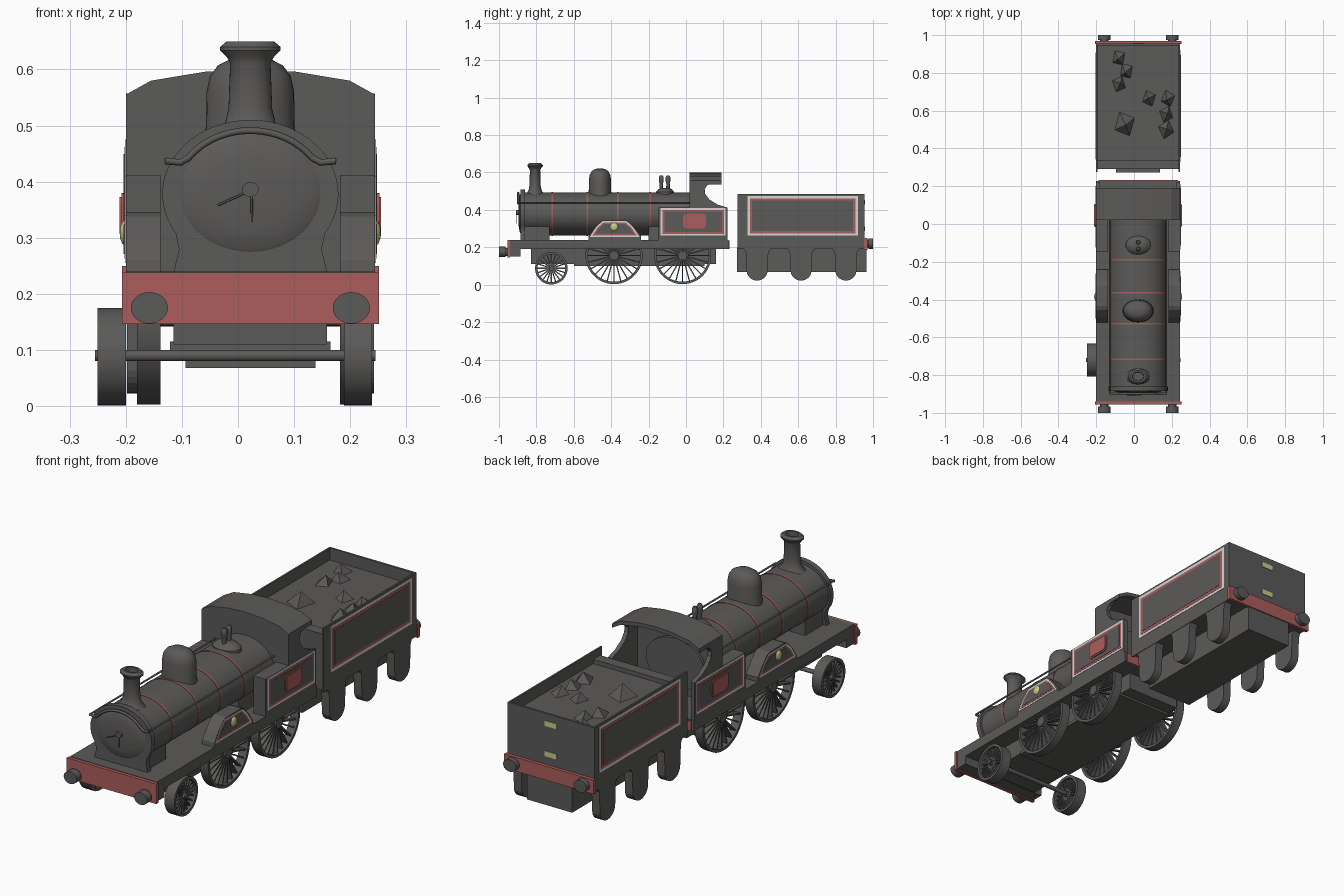
import bpy, bmesh, math, random
from math import sin, cos, pi
from mathutils import Vector

if "Cube" in bpy.data.objects:
    bpy.data.objects.remove(bpy.data.objects["Cube"])
random.seed(4)
C = 0.022  # centre line of the body

def material(name, col):
    m = bpy.data.materials.new(name)
    m.diffuse_color = (*col, 1)
    m.use_nodes = True
    m.node_tree.nodes["Principled BSDF"].inputs["Base Color"].default_value = m.diffuse_color
    return m
GREY = material("charcoal", (0.105, 0.103, 0.10))
RED = material("dull red", (0.42, 0.11, 0.11))
WHITE = material("pale lining", (0.68, 0.68, 0.68))
YELLOW = material("pale brass", (0.58, 0.60, 0.25))

def finish(bm, name, mat, smooth=False):
    bmesh.ops.remove_doubles(bm, verts=bm.verts, dist=1e-5)
    bmesh.ops.recalc_face_normals(bm, faces=bm.faces)
    me = bpy.data.meshes.new(name)
    bm.to_mesh(me)
    bm.free()
    me.materials.append(mat)
    ob = bpy.data.objects.new(name, me)
    bpy.context.collection.objects.link(ob)
    if smooth:
        bpy.ops.object.select_all(action='DESELECT')
        ob.select_set(True)
        bpy.context.view_layer.objects.active = ob
        bpy.ops.object.shade_smooth_by_angle(angle=math.radians(35))
    return ob

def place(axis, u, v, t):
    return {'x': (t, u, v), 'y': (u, t, v), 'z': (u, v, t)}[axis]

def prism(name, pts, axis, a, b, mat=GREY, smooth=False):
    bm = bmesh.new()
    A = [bm.verts.new(place(axis, u, v, a)) for u, v in pts]
    B = [bm.verts.new(place(axis, u, v, b)) for u, v in pts]
    n = len(pts)
    bm.faces.new(A)
    bm.faces.new(B[::-1])
    for i in range(n):
        bm.faces.new((A[i], A[(i + 1) % n], B[(i + 1) % n], B[i]))
    return finish(bm, name, mat, smooth)

def box(name, x0, x1, y0, y1, z0, z1, mat=GREY):
    return prism(name, [(x0, y0), (x1, y0), (x1, y1), (x0, y1)], 'z', z0, z1, mat)

def lathe(name, prof, axis, loc, su=1, sv=1, mat=GREY, n=32, closed=False, spokes=None):
    """Turn (radius, height) points about an axis; su and sv make it oval."""
    bm = bmesh.new()
    L = Vector(loc)
    rows = [[bm.verts.new(L + Vector(place(axis, r * su * cos(2 * pi * i / n), r * sv * sin(2 * pi * i / n), h)))
             for i in range(n)] for r, h in prof]
    pairs = list(zip(rows, rows[1:])) + ([(rows[-1], rows[0])] if closed else [])
    for p, q in pairs:
        for i in range(n):
            j = (i + 1) % n
            bm.faces.new((p[i], p[j], q[j], q[i]))
    if spokes:
        count, r0, r1, w, d = spokes
        for k in range(count):
            a = 2 * pi * k / count
            vs = [bm.verts.new(L + Vector(place(axis, r * cos(a) - s * w * sin(a), r * sin(a) + s * w * cos(a), h)))
                  for h in (-d, d) for r, s in ((r0, -1), (r1, -1), (r1, 1), (r0, 1))]
            for f in ((0, 1, 2, 3), (4, 5, 6, 7), (0, 1, 5, 4), (1, 2, 6, 5), (2, 3, 7, 6), (3, 0, 4, 7)):
                bm.faces.new([vs[i] for i in f])
    return finish(bm, name, mat, True)

def disc(name, axis, loc, r, h, su=1, sv=1, mat=GREY, n=32):
    return lathe(name, [(0, 0), (r, 0), (r, h), (0, h)], axis, loc, su, sv, mat, n)

def tube(name, pts, r):
    cu = bpy.data.curves.new(name, 'CURVE')
    cu.dimensions = '3D'
    cu.bevel_depth = r
    cu.bevel_resolution = 2
    cu.use_fill_caps = True
    s = cu.splines.new('POLY')
    s.points.add(len(pts) - 1)
    for p, q in zip(s.points, pts):
        p.co = (*q, 1)
    ob = bpy.data.objects.new(name, cu)
    ob.data.materials.append(GREY)
    bpy.context.collection.objects.link(ob)

def shrink(pts, d):
    """Inset a polygon on all sides by d."""
    out, n = [], len(pts)
    area = sum(pts[i - 1][0] * pts[i][1] - pts[i][0] * pts[i - 1][1] for i in range(n))
    sg = 1 if area > 0 else -1
    for i in range(n):
        p, q, r = (Vector(pts[k % n]) for k in (i - 1, i, i + 1))
        e, f = (q - p).normalized(), (r - q).normalized()
        m, k = Vector((-e.y, e.x)) * sg, Vector((-f.y, f.x)) * sg
        out.append(tuple(q + (m + k) * d / (1 + m.dot(k))))
    return out

def lined_panel(name, pts, s, w):
    for k, (label, mat) in enumerate((("white_line", WHITE), ("red_line", RED), ("field", GREY))):
        prism(f"{name}_{label}", shrink(pts, w * k), 'x', C + s * 0.221, C + s * (0.2235 + 0.0012 * k), mat)

def rect(y0, y1, z0, z1):
    return [(y0, z0), (y1, z0), (y1, z1), (y0, z1)]

# running board, beams and frames
box("running_board", C - .222, C + .222, -.94, .228, .19, .24)
box("front_beam_back", C - .222, C + .222, -.94, -.885, .15, .2)
box("front_beam", C - .229, C + .229, -.955, -.94, .146, .238, RED)
box("rear_drag_beam", C - .21, C + .21, .226, .232, .19, .235, RED)
box("main_frame", C - .137, C + .137, -.83, .16, .11, .2)
box("frame_step", C - .143, C + .143, -.6, .1, .1, .115)

# boiler, smokebox and bands
lathe("boiler", [(0, -.87), (1, -.87), (1, .05), (0, .05)], 'y', (C, 0, .378), .148, .116, n=48)
front = [(.157 * cos(a), .378 + .132 * sin(a)) for a in [math.radians(-32 + 244 * i / 40) for i in range(41)]]
front += [(-.127, .28), (-.137, .238), (.137, .238), (.127, .28)]
prism("smokebox_front", [(C + x, z) for x, z in front], 'y', -.885, -.86, GREY, True)
box("smokebox_saddle", C - .12, C + .12, -.86, -.73, .235, .33)
box("firebox", C - .12, C + .12, -.2, .04, .235, .35)
lathe("smokebox_door", [(0, -.897), (.6, -.895), (.92, -.889), (1, -.884), (0, -.884)], 'y', (C, 0, .38), .127, .107, n=48)
for i, y in enumerate((-.715, -.527, -.365, -.19)):
    lathe(f"boiler_band_{i}", [(.98, y - .004), (1.015, y - .004), (1.015, y + .004), (.98, y + .004)], 'y',
          (C, 0, .378), .148, .116, RED, 48, True)
disc("door_knob", 'y', (C, -.908, .386), .015, .02, 1, .85)
tube("door_handle_long", [(C, -.905, .384), (C - .058, -.905, .358)], .002)
tube("door_handle_short", [(C + .002, -.905, .386), (C + .003, -.905, .328)], .002)

# handrails
arch = [(-.152, .437), (-.125, .434)]
arch += [(.135 * cos(a), .376 + .115 * sin(a)) for a in [math.radians(145 - 110 * i / 16) for i in range(17)]]
arch += [(.125, .434), (.152, .437)]
tube("front_handrail", [(C + x, -.897, z) for x, z in arch], .006)
for s in (-1, 1):
    tube("side_handrail", [(C + s * .15, -.895, .438), (C + s * .15, .02, .438)], .004)

# chimney, dome and safety valves (oval in plan)
lathe("chimney", [(0, .47), (.062, .485), (.045, .505), (.039, .53), (.036, .612), (.042, .622), (.054, .634),
                  (.054, .64), (.042, .65), (.03, .65), (.028, .6), (0, .6)], 'z', (C, -.807, 0), 1, .77)
lathe("dome", [(.084, .46), (.079, .5), (.078, .56), (.072, .588), (.058, .607), (.035, .619), (0, .622)],
      'z', (C, -.46, 0), 1, .76)
lathe("valve_base", [(.068, .46), (.066, .495), (.05, .51), (.03, .517), (0, .518)], 'z', (C, -.112, 0), 1, .74)
for y in (-.132, -.096):
    lathe("safety_valve", [(.011, .5), (.009, .54), (.013, .555), (.013, .575), (.007, .585), (0, .585)],
          'z', (C, y, 0), n=16)

# cab shell
top = [(-.222, .555), (-.177, .58), (-.08, .596), (0, .6), (.08, .596), (.177, .58), (.222, .555)]
top = [(C + x, z) for x, z in top]
prism("cab_front_sheet", top + [(C + .222, .24), (C - .222, .24)], 'y', .02, .036)
prism("cab_roof", top + [(x, z - .018) for x, z in top[::-1]], 'y', .02, .19)
side = [(.03, .24), (.222, .24), (.222, .412), (.17, .428), (.125, .455), (.103, .485), (.1, .51), (.112, .53),
        (.145, .545), (.185, .552), (.185, .557), (.03, .557)]
arc = [(-.522, .24), (-.52, .26), (-.492, .3), (-.455, .338), (-.435, .346), (-.325, .346), (-.305, .338),
       (-.27, .3), (-.24, .26), (-.24, .24)]
plate = [(-.515, .255), (-.48, .309), (-.445, .34), (-.318, .34), (-.285, .309), (-.248, .255)]
for s in (-1, 1):
    prism("cab_side", side, 'x', C + s * .202, C + s * .222)
    box("rear_splasher", *sorted((C + s * .16, C + s * .222)), -.148, .03, .24, .412)
    lined_panel("cab_panel", rect(-.135, .212, .262, .41), s, .01)
    # rounded red side plate
    r = [(.046 + sy * .042 + .019 * cos(a), .34 + sz * .021 + .019 * sin(a))
         for sy, sz, a0 in ((1, 1, 0), (-1, 1, 90), (-1, -1, 180), (1, -1, 270))
         for a in [math.radians(a0 + 30 * k) for k in range(4)]]
    prism("side_plate", r, 'x', C + s * .222, C + s * .23, RED)
    prism("side_plate_face", shrink(r, .007), 'x', C + s * .222, C + s * .233, RED)
    prism("front_splasher", arc, 'x', C + s * .16, C + s * .222)
    lined_panel("splasher_panel", plate, s, .008)
    lathe("splasher_boss", [(.024, 0), (.02, s * .006), (.01, s * .01), (0, s * .011)], 'x',
          (C + s * .222, -.385, .309), mat=YELLOW, n=20)
    # buffers at both ends
    for y, z, e in ((-.955, .175, -1), (.965, .22, 1)):
        disc("buffer_stock", 'y', (C + s * .18, y - e * .02, z), .022, e * .04)
        disc("buffer_head", 'y', (C + s * .18, y + e * .01, z), .033, e * (.035 if e < 0 else .025), 1, .85)

# spoked wheels
def wheel(name, x, y, z, r, w, count):
    lathe(name, [(r - .013, -w), (r, -w), (r, w), (r - .013, w)], 'x', (x, y, z), n=48, closed=True,
          spokes=(count, .01, r - .008, .0032, w * .6))
    lathe(name + "_hub", [(0, -w), (r * .16, -w), (r * .16, w), (0, w)], 'x', (x, y, z), n=20)

for y in (-.385, -.018):
    for s in (-1, 1):
        wheel("driving_wheel", C + s * .181, y, .156, .153, .021, 24)
    disc("driving_axle", 'x', (C - .18, y, .156), .014, .36, n=16)
for x in (-.225, .214):
    wheel("leading_wheel", x, -.72, .088, .087, .025, 20)
disc("leading_axle", 'x', (-.255, -.72, .09), .01, .5, n=16)

# tender tank with open top
box("tender_body", C - .222, C + .222, .29, .955, .19, .43)
for s in (-1, 1):
    box("tender_side", *sorted((C + s * .214, C + s * .222)), .275, .955, .19, .485)
    lined_panel("tender_panel", rect(.328, .92, .262, .475), s, .013)
box("tender_back", C - .22, C + .22, .945, .955, .19, .485)
box("tender_front", C - .22, C + .22, .29, .34, .19, .45)
box("tender_underframe", C - .116, C + .116, .272, .965, .068, .2)
box("tender_rear_beam", C - .229, C + .229, .953, .97, .185, .25, RED)
for z in (.44, .3):
    box("lamp_plate", C - .03, C + .03, .953, .958, z - .012, z + .012, YELLOW)

# tender axle guards and round-bottomed wheels
for y in (.38, .615, .855):
    guard = [(y - .075, .2), (y - .06, .17), (y - .056, .08)]
    guard += [(y - .056 * cos(a), .075 - .053 * sin(a)) for a in [pi * k / 14 for k in range(1, 14)]]
    guard += [(y + .056, .08), (y + .06, .17), (y + .075, .2)]
    for s in (-1, 1):
        prism("tender_axle_guard", guard, 'x', C + s * .18, C + s * .22)

# lumps of coal
for x, y, r in ((-.08, .88, .04), (-.04, .81, .04), (-.08, .74, .04), (.08, .665, .04), (.18, .665, .04),
                (.17, .58, .04), (-.05, .53, .06), (.17, .5, .045)):
    bm = bmesh.new()
    tip = bm.verts.new((x + random.uniform(-.01, .01), y + random.uniform(-.01, .01), .435 + r * .85))
    a0 = random.uniform(0, 1.5)
    base = [bm.verts.new((x + r * cos(a0 + k * pi / 2), y + 1.2 * r * sin(a0 + k * pi / 2), .428)) for k in range(4)]
    for k in range(4):
        bm.faces.new((base[k], base[(k + 1) % 4], tip))
    bm.faces.new(base[::-1])
    finish(bm, "coal_lump", GREY)
